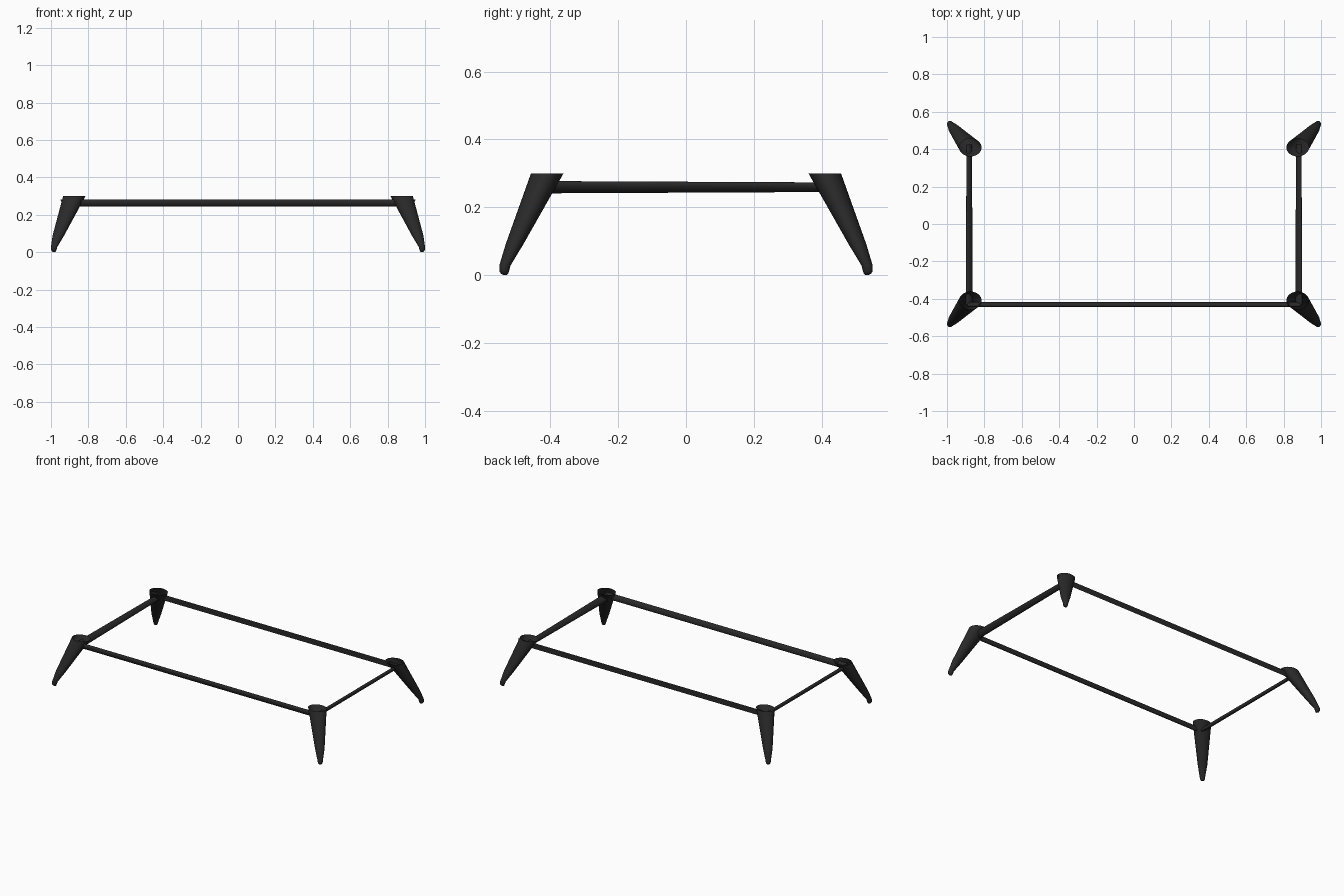
import bpy, bmesh, math

if "Cube" in bpy.data.objects:
    bpy.data.objects.remove(bpy.data.objects["Cube"])

black = bpy.data.materials.new("black")
black.diffuse_color = (0.022, 0.022, 0.022, 1)
black.use_nodes = True
black.node_tree.nodes["Principled BSDF"].inputs["Base Color"].default_value = black.diffuse_color


def finish(bm, name):
    bmesh.ops.recalc_face_normals(bm, faces=bm.faces)
    mesh = bpy.data.meshes.new(name)
    bm.to_mesh(mesh)
    bm.free()
    mesh.materials.append(black)
    obj = bpy.data.objects.new(name, mesh)
    bpy.context.collection.objects.link(obj)
    bpy.ops.object.select_all(action='DESELECT')
    obj.select_set(True)
    bpy.context.view_layer.objects.active = obj
    bpy.ops.object.shade_smooth_by_angle(angle=math.radians(50))
    return obj


def loft(name, sections, axis, sides, tilt=0, cap_end=True):
    """Sections are (centre, radius a, radius b); rings lie across the axis."""
    bm = bmesh.new()
    rings = []
    c, s = math.cos(tilt), math.sin(tilt)
    for (x, y, z), a, b in sections:
        ring = []
        for i in range(sides):
            t = 2 * math.pi * i / sides
            p, q = a * math.cos(t), b * math.sin(t)
            u, v = p * c - q * s, p * s + q * c
            co = {'X': (x, y + u, z + v), 'Y': (x + u, y, z + v),
                  'Z': (x + u, y + v, z)}[axis]
            ring.append(bm.verts.new(co))
        rings.append(ring)
    for r0, r1 in zip(rings, rings[1:]):
        for i in range(sides):
            j = (i + 1) % sides
            bm.faces.new((r0[i], r0[j], r1[j], r1[i]))
    bm.faces.new(rings[0])
    if cap_end:
        bm.faces.new(rings[-1])
    return finish(bm, name)


# Splayed tapered legs with rounded feet and open tops: x, y, z, rx, ry
LEG = [(0.982, 0.533, 0.000, 0.005, 0.005),
       (0.984, 0.535, 0.004, 0.011, 0.011),
       (0.985, 0.536, 0.012, 0.0145, 0.0145),
       (0.983, 0.534, 0.028, 0.0170, 0.0165),
       (0.960, 0.506, 0.090, 0.031, 0.026),
       (0.875, 0.409, 0.300, 0.060, 0.048)]
for sx, side in ((-1, "left"), (1, "right")):
    for sy, end in ((-1, "front"), (1, "back")):
        loft(f"{end}_{side}_leg",
             [((sx * x, sy * y, z), a, b) for x, y, z, a, b in LEG],
             'Z', 32, cap_end=False)
    # Side rail: flattened oval leaning outward, slimmer toward the back
    loft(f"{side}_rail", [((sx * 0.881, -0.43, 0.259), 0.0235, 0.012),
                          ((sx * 0.881, 0.425, 0.259), 0.017, 0.011)],
         'Y', 20, tilt=sx * math.radians(43))

# Front rail: oval leaning slightly outward
loft("front_rail", [((-0.89, -0.43, 0.263), 0.012, 0.0198),
                    ((0.89, -0.43, 0.263), 0.012, 0.0198)],
     'X', 20, tilt=math.radians(20))

# Back rail is a flat upright strip with slanted ends
bm = bmesh.new()
bm.faces.new([bm.verts.new(p) for p in ((-0.93, 0.42, 0.244), (0.93, 0.42, 0.244),
                                        (0.951, 0.42, 0.282), (-0.951, 0.42, 0.282))])
finish(bm, "back_rail")
